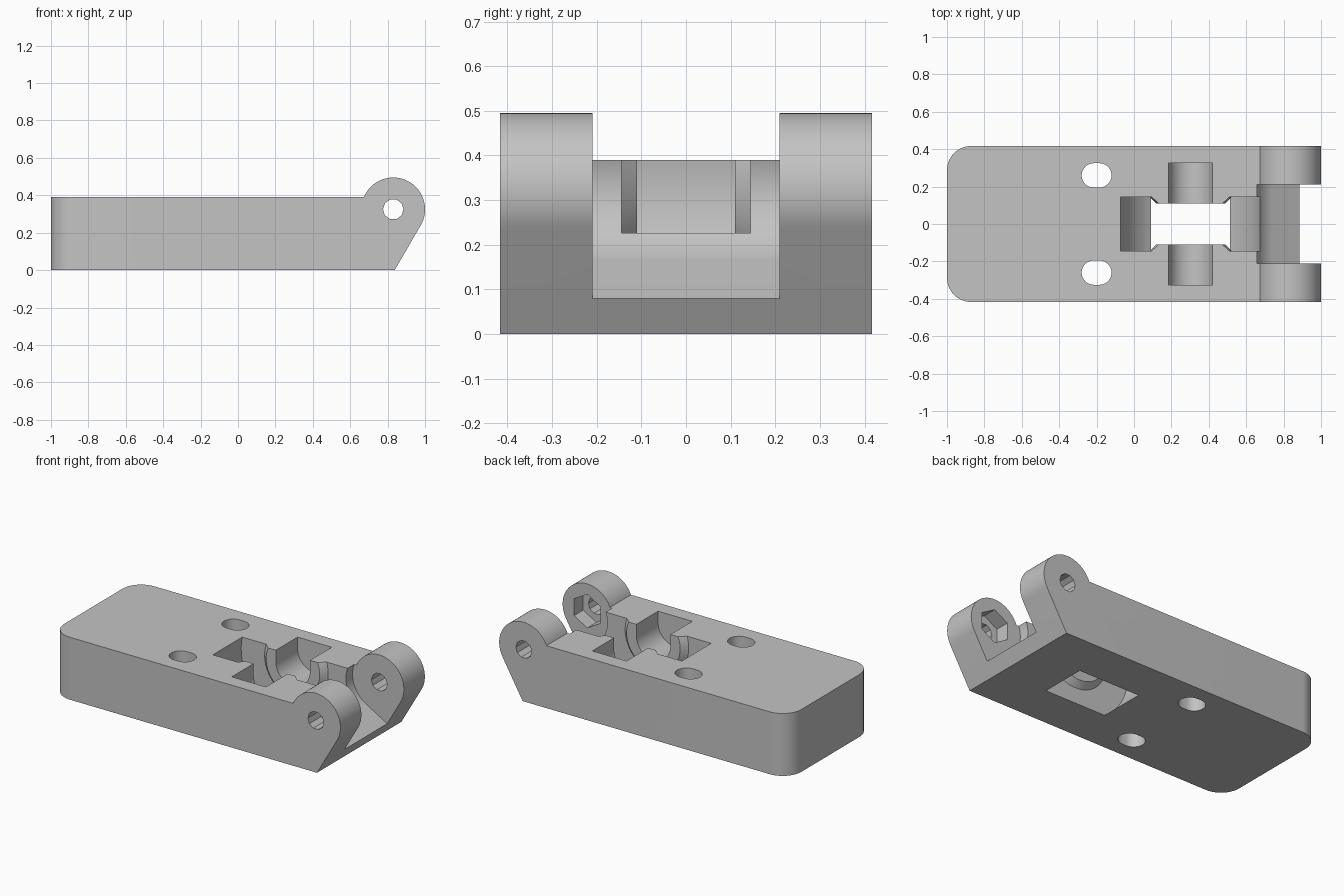
import bpy
import bmesh
from math import cos, sin, radians, pi

cube = bpy.data.objects.get("Cube")
if cube:
    bpy.data.objects.remove(cube, do_unlink=True)

# Shared dimensions
HALF_W, TOP = 0.417, 0.39
PIN_X, PIN_Z, KNUCKLE_R = 0.83, 0.325, 0.17
GAP, CLEARANCE_R = 0.21, 0.185
WHEEL_X, WHEEL_Z, WHEEL_R = 0.3025, 0.318, 0.382

grey = bpy.data.materials.new("plain grey")
grey.use_nodes = True
colour = (0.55, 0.55, 0.55, 1)
grey.diffuse_color = colour
grey.node_tree.nodes["Principled BSDF"].inputs["Base Color"].default_value = colour


def arc(cx, cy, r, start, end, steps=32):
    angles = [radians(start + (end - start) * i / steps) for i in range(steps + 1)]
    return [(cx + r * cos(a), cy + r * sin(a)) for a in angles]


def circle(cx, cy, r, sides=64, start=0):
    return arc(cx, cy, r, start, start + 360, sides)[:-1]


def finish(name, bm):
    bmesh.ops.recalc_face_normals(bm, faces=bm.faces)
    mesh = bpy.data.meshes.new(name)
    bm.to_mesh(mesh)
    bm.free()
    mesh.materials.append(grey)
    obj = bpy.data.objects.new(name, mesh)
    bpy.context.collection.objects.link(obj)
    return obj


def prism_bm(points, lo, hi, axis="Y"):
    """Extrude an outline along Y (outline in x, z) or Z (outline in x, y)."""
    bm = bmesh.new()
    place = (lambda p, h: (p[0], h, p[1])) if axis == "Y" else (lambda p, h: (p[0], p[1], h))
    face = bm.faces.new([bm.verts.new(place(p, lo)) for p in points])
    new = bmesh.ops.extrude_face_region(bm, geom=[face])["geom"]
    offset = (0, hi - lo, 0) if axis == "Y" else (0, 0, hi - lo)
    bmesh.ops.translate(bm, vec=offset, verts=[v for v in new if isinstance(v, bmesh.types.BMVert)])
    return bm


def prism(name, *args):
    return finish(name, prism_bm(*args))


# Block with knuckle profile and rounded tail corners
drop = TOP - PIN_Z
knuckle_start_x = PIN_X - (KNUCKLE_R ** 2 - drop ** 2) ** 0.5
knuckle = arc(PIN_X, PIN_Z, KNUCKLE_R, -30, 157.5, 48)
knuckle[-1] = (knuckle_start_x, TOP)
profile = [(-1, 0), (0.838, 0)] + knuckle + [(-1, TOP)]
bm = prism_bm(profile, -HALF_W, HALF_W)
tail = [e for e in bm.edges if all(v.co.x < -0.99 for v in e.verts)
        and abs(e.verts[0].co.z - e.verts[1].co.z) > 0.1]
bmesh.ops.bevel(bm, geom=tail, offset=0.13, segments=16, profile=0.5, affect="EDGES")
body = finish("hinge_block", bm)

cutters = []

# Gap between the knuckles, sweeping out through the sloped end
slot = arc(PIN_X, PIN_Z, CLEARANCE_R, 60, 240, 40)
reach = (0.5 * cos(radians(-30)), 0.5 * sin(radians(-30)))
slot += [(p[0] + reach[0], p[1] + reach[1]) for p in (slot[-1], slot[0])]
cutters.append(prism("knuckle_gap_cutter", slot, -GAP, GAP))

# Wheel well, leaving a tapered boss on each side
section = [(0, -0.11), (0.185, -0.11), (0.22, -0.145), (WHEEL_R, -0.145)]
section += [(r, -y) for r, y in reversed(section)]
bm = bmesh.new()
verts = [bm.verts.new((WHEEL_X + r, y, WHEEL_Z)) for r, y in section]
edges = [bm.edges.new(pair) for pair in zip(verts, verts[1:])]
bmesh.ops.spin(bm, geom=verts + edges, cent=(WHEEL_X, 0, WHEEL_Z), axis=(0, 1, 0),
               angle=2 * pi, steps=80, use_merge=True)
bmesh.ops.remove_doubles(bm, verts=bm.verts, dist=0.0001)
cutters.append(finish("wheel_well_cutter", bm))

# Axle cradle, open at the top
r = 0.118
cradle = arc(WHEEL_X, WHEEL_Z, r, 180, 360) + [(WHEEL_X + r, 0.6), (WHEEL_X - r, 0.6)]
cutters.append(prism("axle_cradle_cutter", cradle, -0.325, 0.325))

# Slotted mounting holes
for side in (-1, 1):
    y = side * 0.26
    hole = arc(-0.185, y, 0.065, -90, 90, 20) + arc(-0.215, y, 0.065, 90, 270, 20)
    cutters.append(prism("mounting_hole_cutter", hole, -0.1, 0.6, "Z"))

# Pin hole and the nut recess inside one knuckle
cutters.append(prism("pin_hole_cutter", circle(PIN_X, PIN_Z, 0.055, 10), -0.6, 0.6))
cutters.append(prism("nut_recess_cutter", circle(PIN_X, PIN_Z, 0.105, 6, 30), -GAP - 0.09, -GAP + 0.05))

bpy.context.view_layer.objects.active = body
for cutter in cutters:
    cutter.hide_render = True
    mod = body.modifiers.new(cutter.name, "BOOLEAN")
    mod.operation = "DIFFERENCE"
    mod.solver = "EXACT"
    mod.object = cutter
    bpy.ops.object.modifier_apply(modifier=mod.name)
for cutter in cutters:
    bpy.data.objects.remove(cutter, do_unlink=True)

bpy.ops.object.select_all(action="DESELECT")
body.select_set(True)
bpy.ops.object.shade_smooth_by_angle(angle=radians(30))
